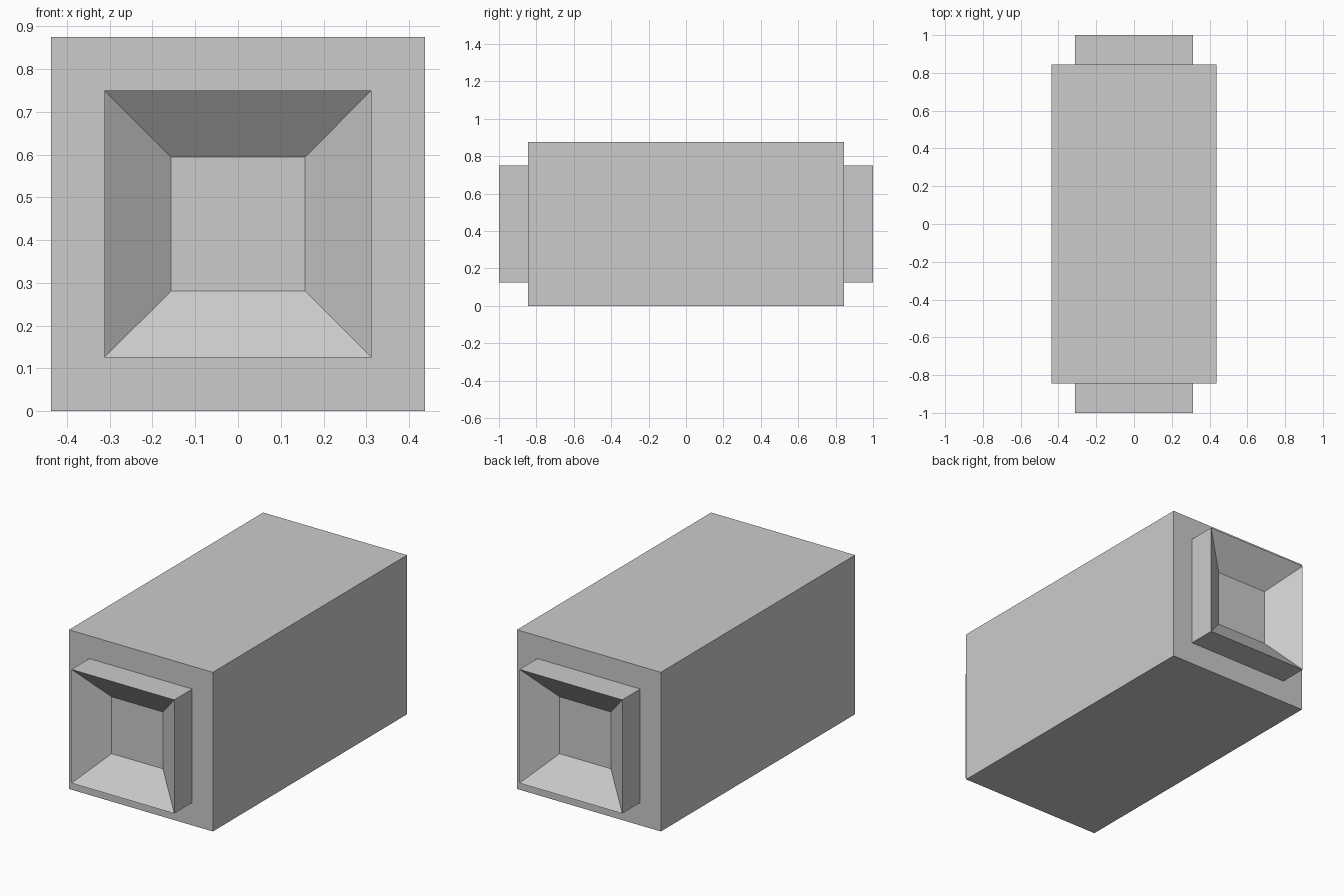
import bpy, bmesh

if "Cube" in bpy.data.objects:
    bpy.data.objects.remove(bpy.data.objects["Cube"])

MID_Z = 0.4375

# Square rings (half width, y) from the front recess floor out to the body edge
front = [(0.15625, -0.875), (0.3125, -1.0), (0.3125, -0.84375), (0.4375, -0.84375)]
# The back end mirrors the front
rings = front + [(h, -y) for h, y in reversed(front)]


def square_ring(bm, half, y):
    corners = [(-1, -1), (1, -1), (1, 1), (-1, 1)]
    return [bm.verts.new((half * x, y, MID_Z + half * z)) for x, z in corners]


# Box body with a funnelled square socket at each end
bm = bmesh.new()
loops = [square_ring(bm, h, y) for h, y in rings]
for a, b in zip(loops, loops[1:]):
    for i in range(4):
        j = (i + 1) % 4
        bm.faces.new((a[i], a[j], b[j], b[i]))

# Recess floors
bm.faces.new(loops[0])
bm.faces.new(loops[-1])
bmesh.ops.recalc_face_normals(bm, faces=bm.faces[:])

mesh = bpy.data.meshes.new("box_body_with_sockets")
bm.to_mesh(mesh)
bm.free()
obj = bpy.data.objects.new("box_body_with_sockets", mesh)
bpy.context.collection.objects.link(obj)
